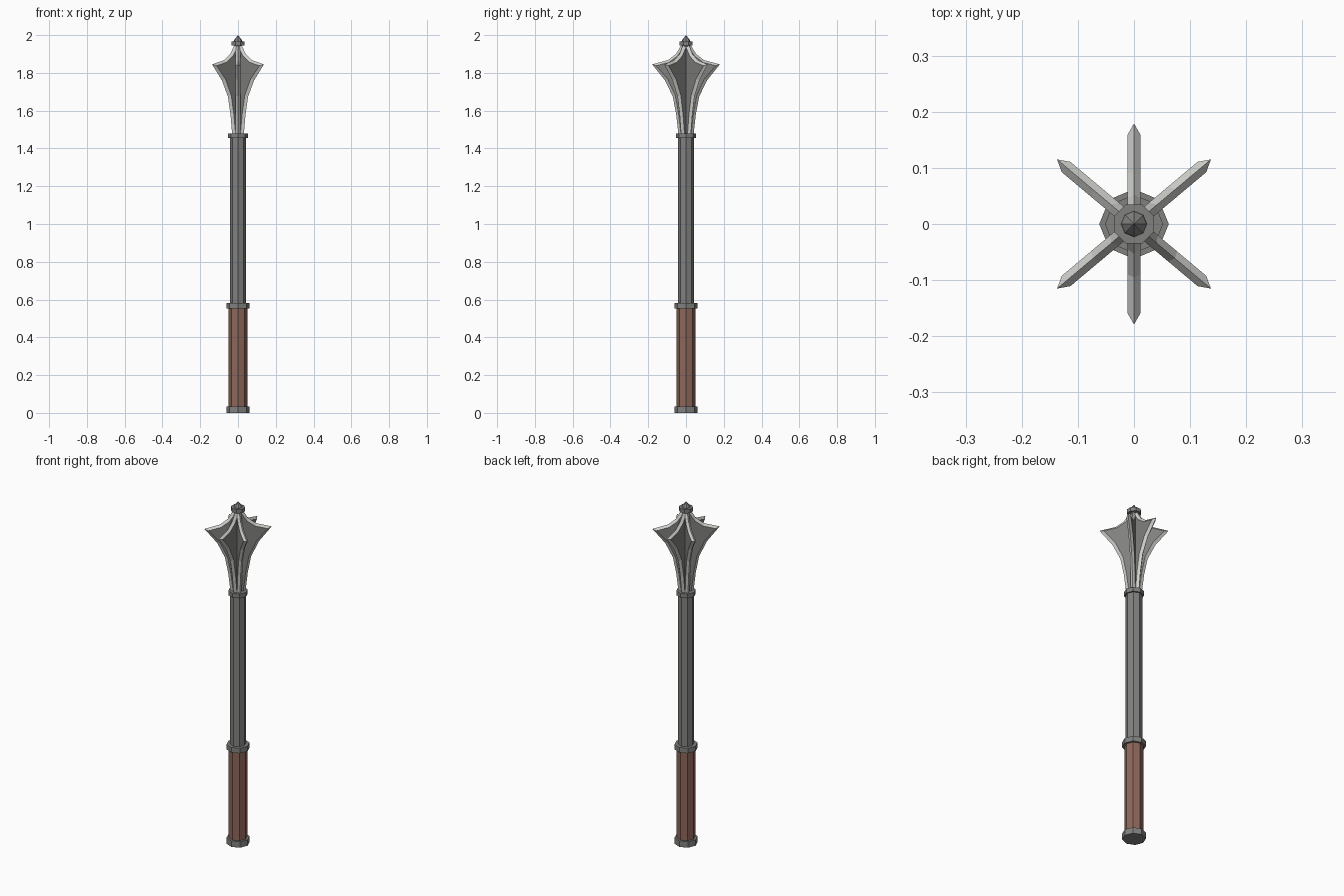
import bpy, bmesh, math
from mathutils import Matrix

cube = bpy.data.objects.get("Cube")
if cube:
    bpy.data.objects.remove(cube, do_unlink=True)


def material(name, rgb):
    mat = bpy.data.materials.new(name)
    mat.use_nodes = True
    mat.diffuse_color = (*rgb, 1)
    mat.node_tree.nodes["Principled BSDF"].inputs["Base Color"].default_value = (*rgb, 1)
    return mat


steel = material("dark steel", (0.22, 0.225, 0.215))
bright = material("bright steel edge", (0.62, 0.63, 0.6))
leather = material("brown grip", (0.27, 0.135, 0.1))


def add_object(name, bm, mats):
    bmesh.ops.recalc_face_normals(bm, faces=bm.faces)
    mesh = bpy.data.meshes.new(name)
    bm.to_mesh(mesh)
    bm.free()
    for mat in mats:
        mesh.materials.append(mat)
    obj = bpy.data.objects.new(name, mesh)
    bpy.context.collection.objects.link(obj)
    return obj


def prism(name, r1, r2, z1, z2, mat, turn=0):
    """Eight-sided column or cone with a corner on the x axis unless turned."""
    bm = bmesh.new()
    place = Matrix.Translation((0, 0, (z1 + z2) / 2)) @ Matrix.Rotation(math.radians(turn), 4, "Z")
    bmesh.ops.create_cone(bm, cap_ends=True, segments=8, radius1=r1, radius2=r2,
                          depth=z2 - z1, matrix=place)
    return add_object(name, bm, [mat])


# Handle and shaft
prism("pommel", 0.062, 0.062, 0, 0.035, steel)
prism("grip", 0.05, 0.05, 0.035, 0.552, leather)
prism("grip_collar", 0.062, 0.062, 0.552, 0.582, steel)
prism("shaft", 0.043, 0.043, 0.582, 1.455, steel)
prism("head_collar", 0.052, 0.052, 1.455, 1.48, steel)

# Head core and finial
prism("head_core", 0.02, 0.02, 1.48, 1.945, steel)
prism("finial_ring", 0.038, 0.038, 1.945, 1.967, steel, 22.5)
prism("finial_base", 0.023, 0.021, 1.967, 1.974, steel)
prism("finial_point", 0.021, 0, 1.974, 2.0, steel)

# Flange outline: sharp ridge and the inset shoulder, as (radius, height)
ridge = [(0.041, 1.48), (0.052, 1.58), (0.07, 1.675), (0.111, 1.76), (0.179, 1.845),
         (0.095, 1.868), (0.053, 1.9), (0.026, 1.946)]
shoulder = [(0.027, 1.48), (0.039, 1.582), (0.057, 1.682), (0.098, 1.77), (0.158, 1.838),
            (0.09, 1.856), (0.045, 1.889), (0.015, 1.935)]
HALF = 0.012


def flange(name, angle):
    bm = bmesh.new()
    edge = [bm.verts.new((r, 0, z)) for r, z in ridge]
    for side in (-HALF, HALF):
        rim = [bm.verts.new((r, side, z)) for r, z in shoulder]
        root = [bm.verts.new((0, side, z)) for r, z in (shoulder[-1], shoulder[0])]
        bm.faces.new(rim + root)
        for i in range(len(edge) - 1):
            bm.faces.new((edge[i], edge[i + 1], rim[i + 1], rim[i])).material_index = 1
    obj = add_object(name, bm, [steel, bright])
    # Keep side normals pointing outwards on the open-rooted blade
    for poly in obj.data.polygons:
        if poly.normal.y * poly.center.y < 0:
            poly.flip()
    obj.rotation_euler.z = math.radians(angle)


# Six flanges around the head
for number, angle in enumerate((40, 90, 140, 220, 270, 320), 1):
    flange(f"flange_{number}", angle)
